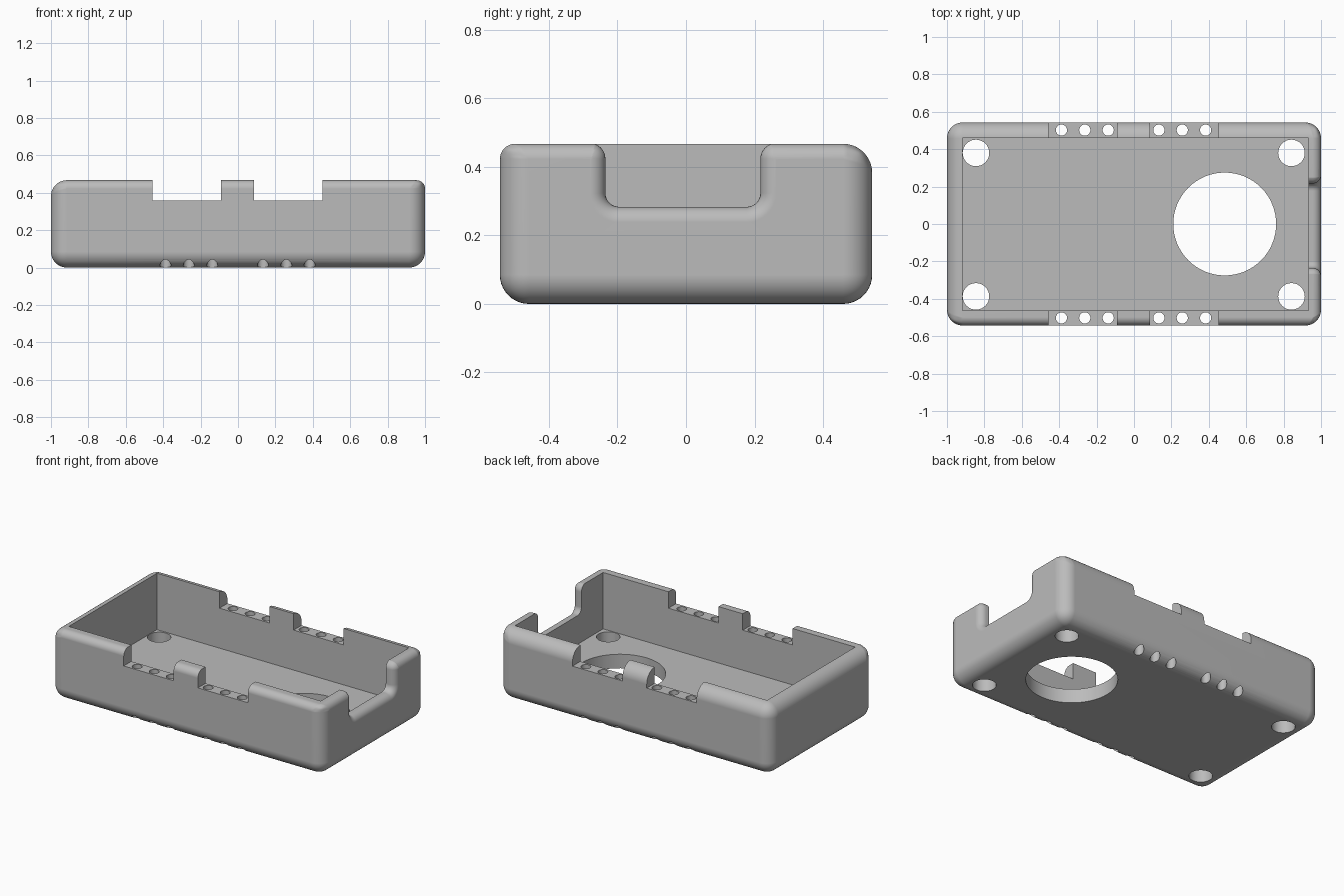
import bpy, bmesh, math

if "Cube" in bpy.data.objects:
    bpy.data.objects.remove(bpy.data.objects["Cube"], do_unlink=True)

HX, HY, TOP, FLOOR = 1.0, 0.543, 0.467, 0.093
BIG, SMALL = 0.085, 0.045

grey = bpy.data.materials.new("matte grey")
grey.use_nodes = True
colour = (0.5, 0.5, 0.5, 1)
grey.diffuse_color = colour
grey.node_tree.nodes["Principled BSDF"].inputs["Base Color"].default_value = colour


def make_object(name, bm):
    bmesh.ops.recalc_face_normals(bm, faces=bm.faces)
    mesh = bpy.data.meshes.new(name)
    bm.to_mesh(mesh)
    bm.free()
    mesh.materials.append(grey)
    obj = bpy.data.objects.new(name, mesh)
    bpy.context.collection.objects.link(obj)
    return obj


def box_bm(x0, x1, y0, y1, z0, z1):
    bm = bmesh.new()
    bmesh.ops.create_cube(bm, size=1)
    for v in bm.verts:
        v.co = [lo if c < 0 else hi
                for c, lo, hi in zip(v.co, (x0, y0, z0), (x1, y1, z1))]
    return bm


def drill(x, y, radius, z1, sides):
    bm = bmesh.new()
    bmesh.ops.create_cone(bm, cap_ends=True, segments=sides,
                          radius1=radius, radius2=radius, depth=z1 + 0.1)
    bmesh.ops.translate(bm, verts=bm.verts, vec=(x, y, (z1 - 0.1) / 2))
    return bm


# Rounded outer block: the front and right top edges have a tighter radius
bm = box_bm(-HX, HX, -HY, HY, 0, TOP)
weight = bm.edges.layers.float.new("bevel_weight_edge")
for e in bm.edges:
    mid = (e.verts[0].co + e.verts[1].co) / 2
    tight = mid.z > TOP - 0.01 and (mid.x > 0.9 or mid.y < -0.5)
    e[weight] = SMALL / BIG if tight else 1
case = make_object("open_case", bm)
bpy.context.view_layer.objects.active = case
case.select_set(True)
bevel = case.modifiers.new("rounded edges", "BEVEL")
bevel.limit_method = "WEIGHT"
bevel.width = BIG
bevel.segments = 10
bpy.ops.object.modifier_apply(modifier=bevel.name)


# Side opening: U outline that flares outward to round its outer rim
def u_outline(d):
    pts = []
    steps = 8
    for side, wall in ((-1, 0.235), (1, 0.217)):
        half = []
        lip, inner = SMALL + 0.001 - d, 0.04 + d
        cy, cz = wall + SMALL + 0.001, TOP + 0.001 - SMALL
        half.append((cy, 0.7))
        for i in range(steps + 1):
            a = math.pi / 2 * (1 + i / steps)
            half.append((cy + lip * math.cos(a), cz + lip * math.sin(a)))
        cy, cz = wall - 0.04, 0.283 + 0.04
        for i in range(steps + 1):
            a = -math.pi / 2 * i / steps
            half.append((cy + inner * math.cos(a), cz + inner * math.sin(a)))
        half = [(side * y, z) for y, z in half]
        pts += half if side < 0 else half[::-1]
    return pts


def side_opening():
    bm = bmesh.new()
    stations = [(0.8, 0)]
    for i in range(9):
        a = math.pi / 2 * i / 8
        stations.append((HX - SMALL + SMALL * math.sin(a),
                         SMALL * (1 - math.cos(a))))
    stations.append((1.1, SMALL))
    rings = [[bm.verts.new((x, y, z)) for y, z in u_outline(d)]
             for x, d in stations]
    for a, b in zip(rings, rings[1:]):
        for i in range(len(a)):
            j = (i + 1) % len(a)
            bm.faces.new((a[i], a[j], b[j], b[i]))
    bm.faces.new(rings[0])
    bm.faces.new(rings[-1])
    return bm


# Cavity, wall notches and openings
cutters = [box_bm(-0.917, 0.932, -0.463, 0.46, FLOOR, 0.8),
           box_bm(-0.458, -0.092, -0.8, 0.8, 0.358, 0.8),
           box_bm(0.086, 0.453, -0.8, 0.8, 0.358, 0.8),
           side_opening(),
           drill(0.485, 0, 0.275, 0.2, 64)]

# Corner screw holes through the floor
for x in (-0.845, 0.842):
    for y in (-0.387, 0.38):
        cutters.append(drill(x, y, 0.071, 0.2, 32))

# Rows of pin holes down through the long walls
for x in (-0.388, -0.263, -0.138, 0.133, 0.258, 0.383):
    for y in (-0.502, 0.502):
        cutters.append(drill(x, y, 0.03, 0.6, 24))

for cutter_bm in cutters:
    cutter = make_object("cutter", cutter_bm)
    cutter.hide_render = True
    cut = case.modifiers.new("cut", "BOOLEAN")
    cut.operation = "DIFFERENCE"
    cut.solver = "EXACT"
    cut.object = cutter
    bpy.ops.object.modifier_apply(modifier=cut.name)
    bpy.data.objects.remove(cutter, do_unlink=True)

# Smooth fillets, crisp cut edges, flat large faces
bpy.ops.object.shade_smooth_by_angle(angle=math.radians(30))
normals = case.modifiers.new("weighted normals", "WEIGHTED_NORMAL")
normals.keep_sharp = True
